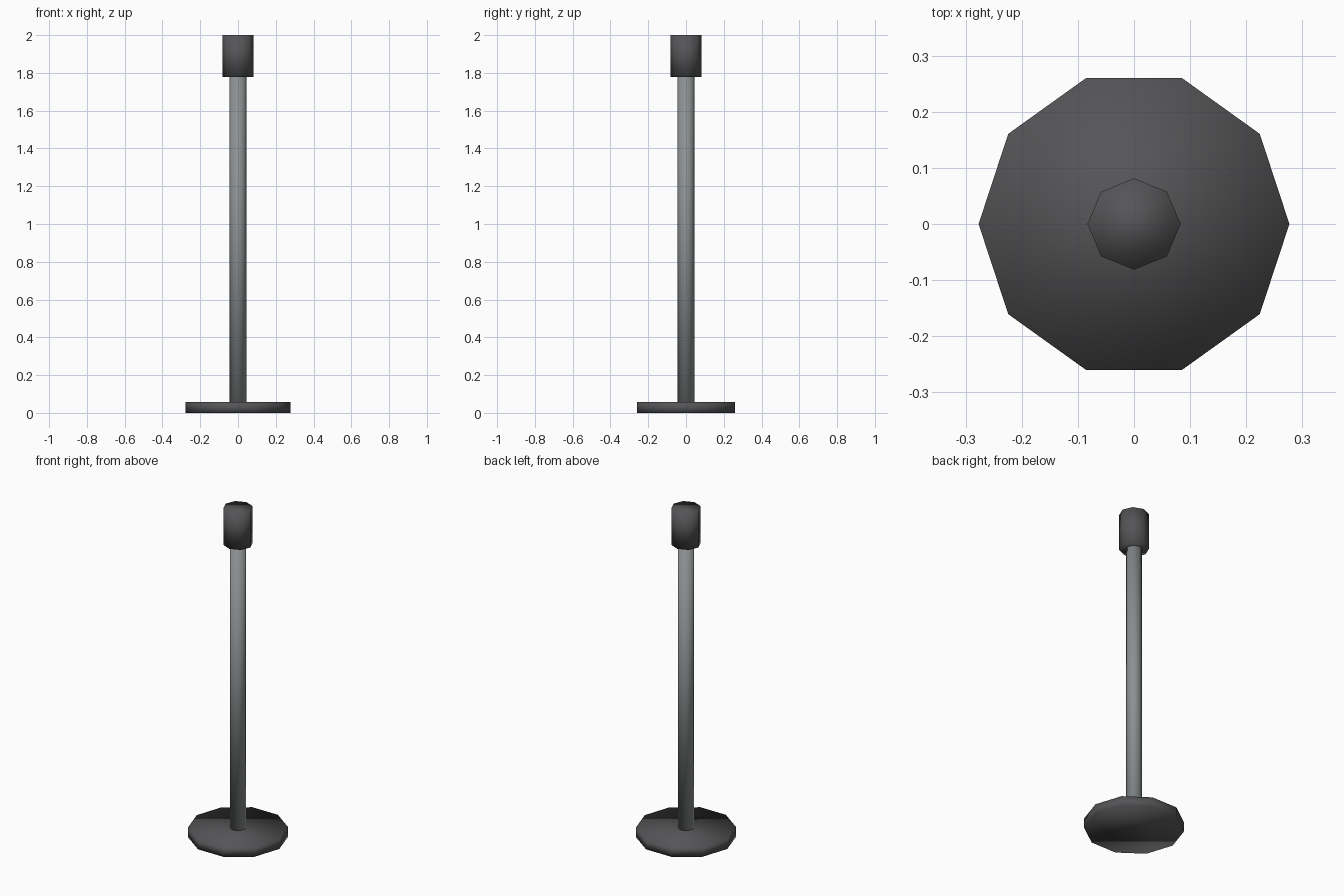
import bpy, math
from mathutils import Matrix

if "Cube" in bpy.data.objects:
    bpy.data.objects.remove(bpy.data.objects["Cube"])


def material(name, color):
    mat = bpy.data.materials.new(name)
    mat.diffuse_color = (*color, 1)
    mat.use_nodes = True
    mat.node_tree.nodes["Principled BSDF"].inputs["Base Color"].default_value = mat.diffuse_color
    return mat


def prism(name, sides, radius, z0, z1, mat, y_scale=1.0):
    """Upright smooth-shaded cylinder from z0 to z1, first corner on the x axis."""
    bpy.ops.mesh.primitive_cylinder_add(vertices=sides, radius=radius, depth=z1 - z0,
                                        location=(0, 0, (z0 + z1) / 2))
    obj = bpy.context.object
    obj.name = name
    obj.data.transform(Matrix.Diagonal((1, y_scale, 1, 1)) @ Matrix.Rotation(math.pi / 2, 4, 'Z'))
    obj.data.materials.append(mat)
    bpy.ops.object.shade_smooth()
    return obj


dark = material("dark_grey", (0.09, 0.09, 0.095))
steel = material("steel_grey", (0.26, 0.28, 0.28))

# Weighted foot plate
prism("base_plate", 10, 0.277, 0.0, 0.057, dark, 0.987)
# Upright pole, reaching into the head
prism("pole", 8, 0.045, 0.057, 1.778, steel)
# Head at the top of the pole
prism("post_head", 8, 0.083, 1.778, 2.0, dark, 0.98)
